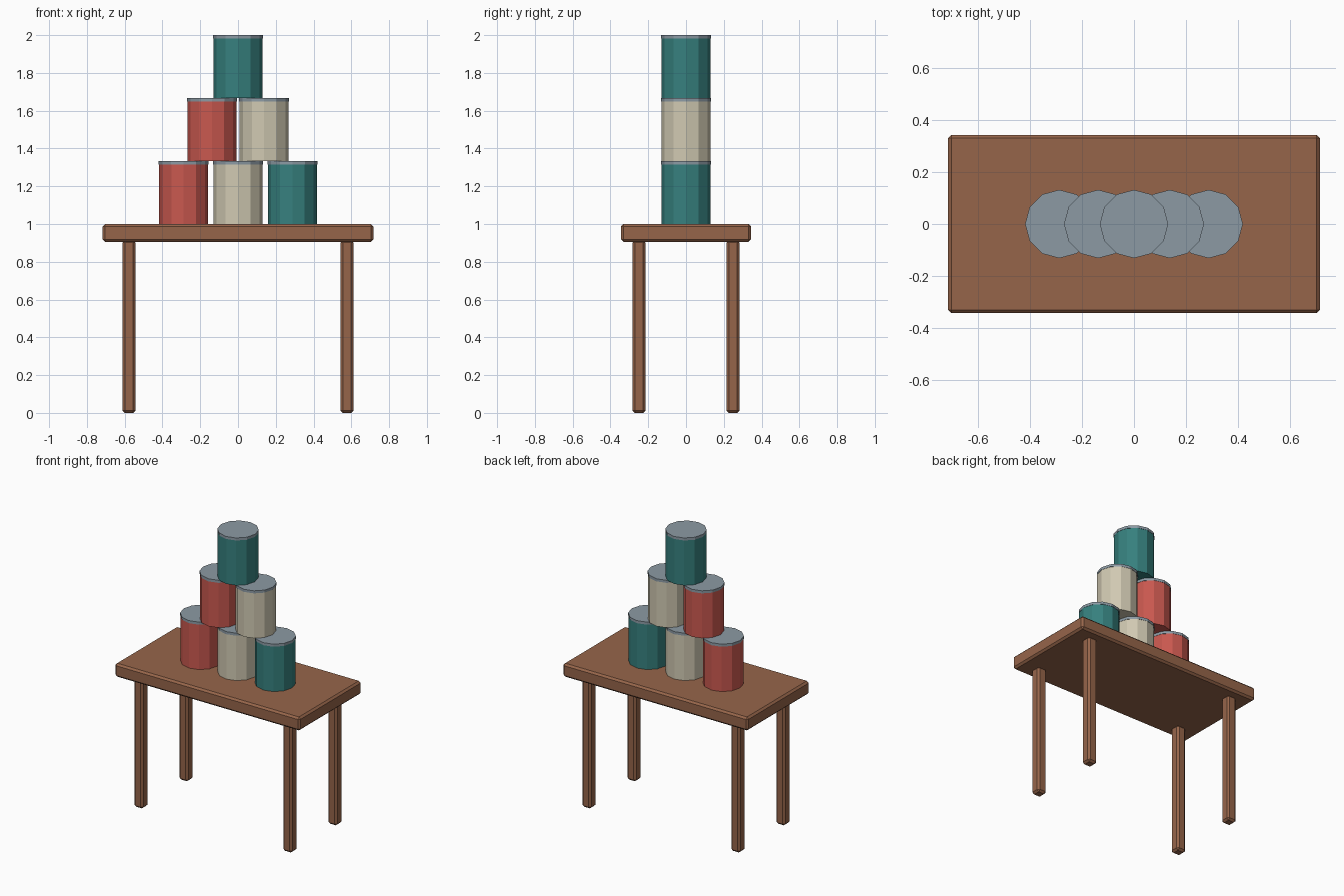
import bpy, bmesh, math
from mathutils import Matrix

if "Cube" in bpy.data.objects:
    bpy.data.objects.remove(bpy.data.objects["Cube"])


def material(name, r, g, b):
    lin = [((c / 255 + 0.055) / 1.055) ** 2.4 for c in (r, g, b)]
    m = bpy.data.materials.new(name)
    m.diffuse_color = (*lin, 1)
    m.use_nodes = True
    m.node_tree.nodes["Principled BSDF"].inputs["Base Color"].default_value = m.diffuse_color
    return m


WOOD = material("wood brown", 150, 101, 74)
RED = material("can red", 201, 88, 79)
CREAM = material("can cream", 208, 201, 178)
TEAL = material("can teal", 54, 128, 126)
METAL = material("lid grey", 140, 154, 164)


def finish(name, bm, mats):
    me = bpy.data.meshes.new(name)
    bm.to_mesh(me)
    bm.free()
    for m in mats:
        me.materials.append(m)
    ob = bpy.data.objects.new(name, me)
    bpy.context.collection.objects.link(ob)
    return ob


def box(name, centre, size, bevel):
    bm = bmesh.new()
    bmesh.ops.create_cube(bm, size=1, matrix=Matrix.Translation(centre) @ Matrix.Diagonal((*size, 1)))
    bmesh.ops.bevel(bm, geom=bm.edges[:], offset=bevel, segments=1, affect='EDGES')
    return finish(name, bm, [WOOD])


def can(name, x, z, mat):
    # twelve-sided body with a slightly wider metal lid on top
    bm = bmesh.new()
    lid = 0.018
    for r, z0, z1, idx in ((0.13, z, z + H - lid, 0), (0.132, z + H - lid, z + H, 1)):
        before = set(bm.faces)
        bmesh.ops.create_cone(bm, cap_ends=True, segments=12, radius1=r, radius2=r, depth=z1 - z0,
                              matrix=Matrix.Translation((x, 0, (z0 + z1) / 2)))
        for f in set(bm.faces) - before:
            f.material_index = idx
    return finish(name, bm, [mat, METAL])


# Table
TOP = 1.0
box("table_top", (0, 0, 0.953), (1.434, 0.688, 0.094), 0.013)
for sx, side in ((-1, "left"), (1, "right")):
    for sy, end in ((-1, "front"), (1, "back")):
        box(f"{end}_{side}_leg", (sx * 0.577, sy * 0.249, 0.457), (0.07, 0.07, 0.914), 0.013)

# Pyramid of cans
H = 1 / 3
rows = [[(-0.288, RED), (0, CREAM), (0.288, TEAL)],
        [(-0.138, RED), (0.138, CREAM)],
        [(0, TEAL)]]
for i, row in enumerate(rows):
    for j, (x, mat) in enumerate(row):
        can(f"can_row{i + 1}_{j + 1}", x, TOP + i * H, mat)
